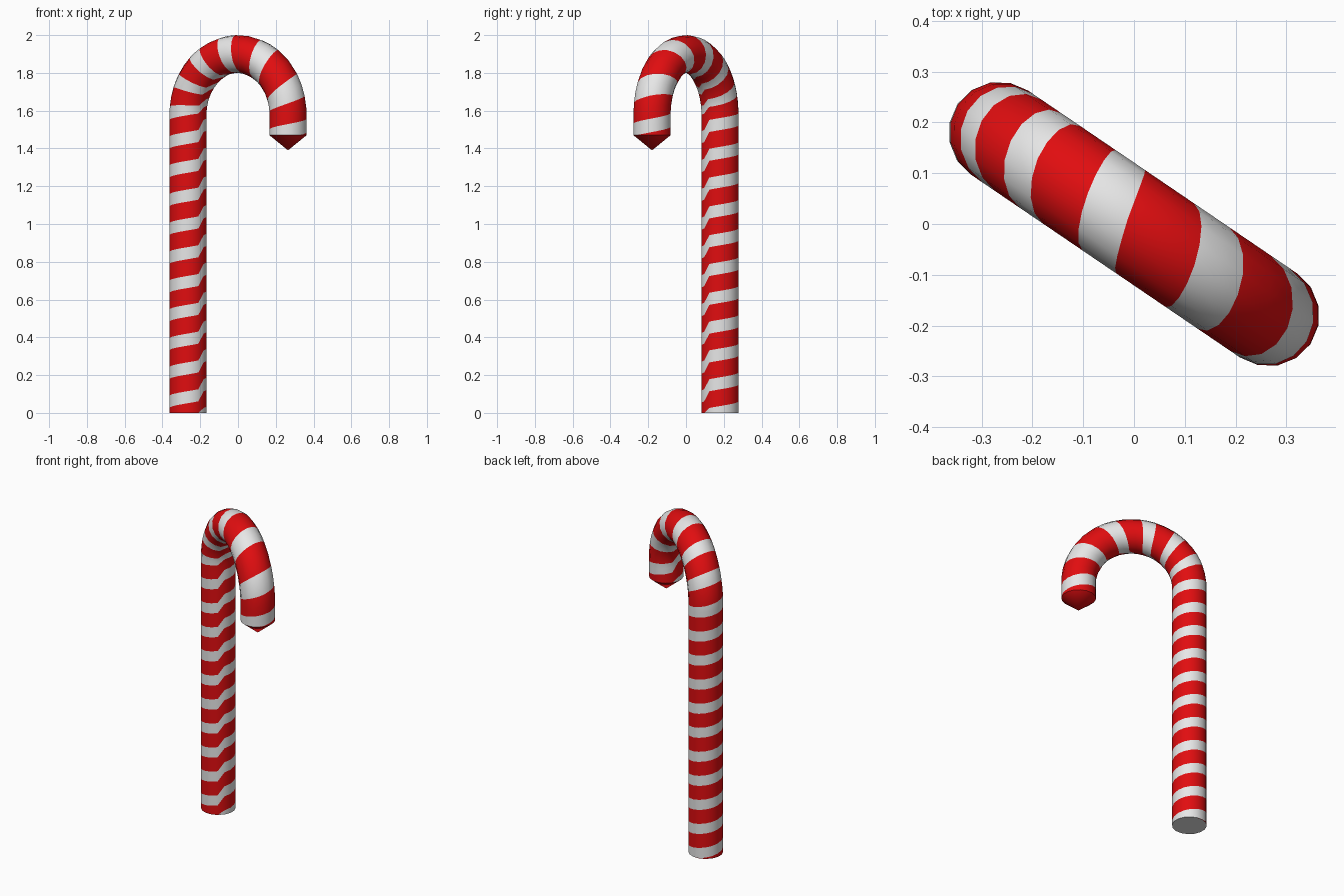
import bpy, bmesh, math
from mathutils import Vector

if "Cube" in bpy.data.objects:
    bpy.data.objects.remove(bpy.data.objects["Cube"])

SIDES, TUBE_R, ARC_R, SHAFT_H = 16, 0.1, 0.32, 1.58
U = Vector((0.827, -0.562, 0)).normalized()   # shaft towards hook
Z = Vector((0, 0, 1))
V = Z.cross(U)
ARC_LEN = ARC_R * math.pi
END = SHAFT_H + ARC_LEN + 0.11
RED_PART = 0.58


def material(name, colour):
    m = bpy.data.materials.new(name)
    m.diffuse_color = (*colour, 1)
    m.use_nodes = True
    m.node_tree.nodes["Principled BSDF"].inputs["Base Color"].default_value = m.diffuse_color
    return m


def tube_point(s, a):
    """Point on the cane at length s along the centreline and angle a around it."""
    phi = min(max((s - SHAFT_H) / ARC_R, 0), math.pi)
    inward = U * math.cos(phi) - Z * math.sin(phi)
    centre = Z * SHAFT_H - inward * ARC_R
    if s < SHAFT_H:
        centre.z = s
    elif s > SHAFT_H + ARC_LEN:
        centre.z -= s - SHAFT_H - ARC_LEN
    return centre + TUBE_R * (inward * math.cos(a) + V * math.sin(a))


# Stripe spacing: even on the shaft, wider around the hook
KNOTS = [1.604, 1.75, 1.898, 2.071, 2.284, 2.518, 2.69, 2.89]


def stripe_length(p):
    if p <= 11:
        s = KNOTS[0] + (p - 11) * 0.1525
    else:
        k = min(int(p - 11), len(KNOTS) - 2)
        s = KNOTS[k] + (p - 11 - k) * (KNOTS[k + 1] - KNOTS[k])
    return min(max(s, 0), END)


def twist(i):
    """Helix rise in stripe periods; the last sector closes the turn."""
    return 1.0 if i == SIDES else 0.65 * i / (SIDES - 1)


bm = bmesh.new()
cache = {}


def vert(s, i):
    key = (round(s, 4), i % SIDES)
    if key not in cache:
        cache[key] = bm.verts.new(tube_point(s, math.tau * i / SIDES))
    return cache[key]


# Tube skin: slanted rings that follow the stripe edges
cuts = [0, RED_PART / 2, RED_PART, (1 + RED_PART) / 2]
phases = [k + c for k in range(-2, 20) for c in cuts]
for n in range(len(phases) - 1):
    for i in range(SIDES):
        s = [stripe_length(phases[n + r] + twist(i + d) - 0.347)
             for r, d in ((0, 0), (0, 1), (1, 1), (1, 0))]
        if max(s) - min(s) < 1e-4:
            continue
        corners = [vert(x, i + d) for x, d in zip(s, (0, 1, 1, 0))]
        corners = list(dict.fromkeys(corners))
        if len(corners) < 3 or (s[0] == s[3] and s[1] == s[2]):
            continue
        f = bm.faces.new(corners)
        f.material_index = 0 if n % 4 < 2 else 1

# Flat foot
foot = bm.faces.new([vert(0, i) for i in reversed(range(SIDES))])
foot.material_index = 1

# Pointed red hook tip
apex = bm.verts.new(U * ARC_R + Z * 1.39)
for i in range(SIDES):
    bm.faces.new((vert(END, i), vert(END, i + 1), apex)).material_index = 0

bmesh.ops.recalc_face_normals(bm, faces=bm.faces[:])
mesh = bpy.data.meshes.new("striped_cane")
bm.to_mesh(mesh)
bm.free()
cane = bpy.data.objects.new("striped_cane", mesh)
bpy.context.collection.objects.link(cane)
mesh.materials.append(material("red", (0.75, 0.004, 0.005)))
mesh.materials.append(material("white", (0.8, 0.8, 0.8)))

bpy.context.view_layer.objects.active = cane
cane.select_set(True)
bpy.ops.object.shade_smooth_by_angle(angle=math.radians(35))
